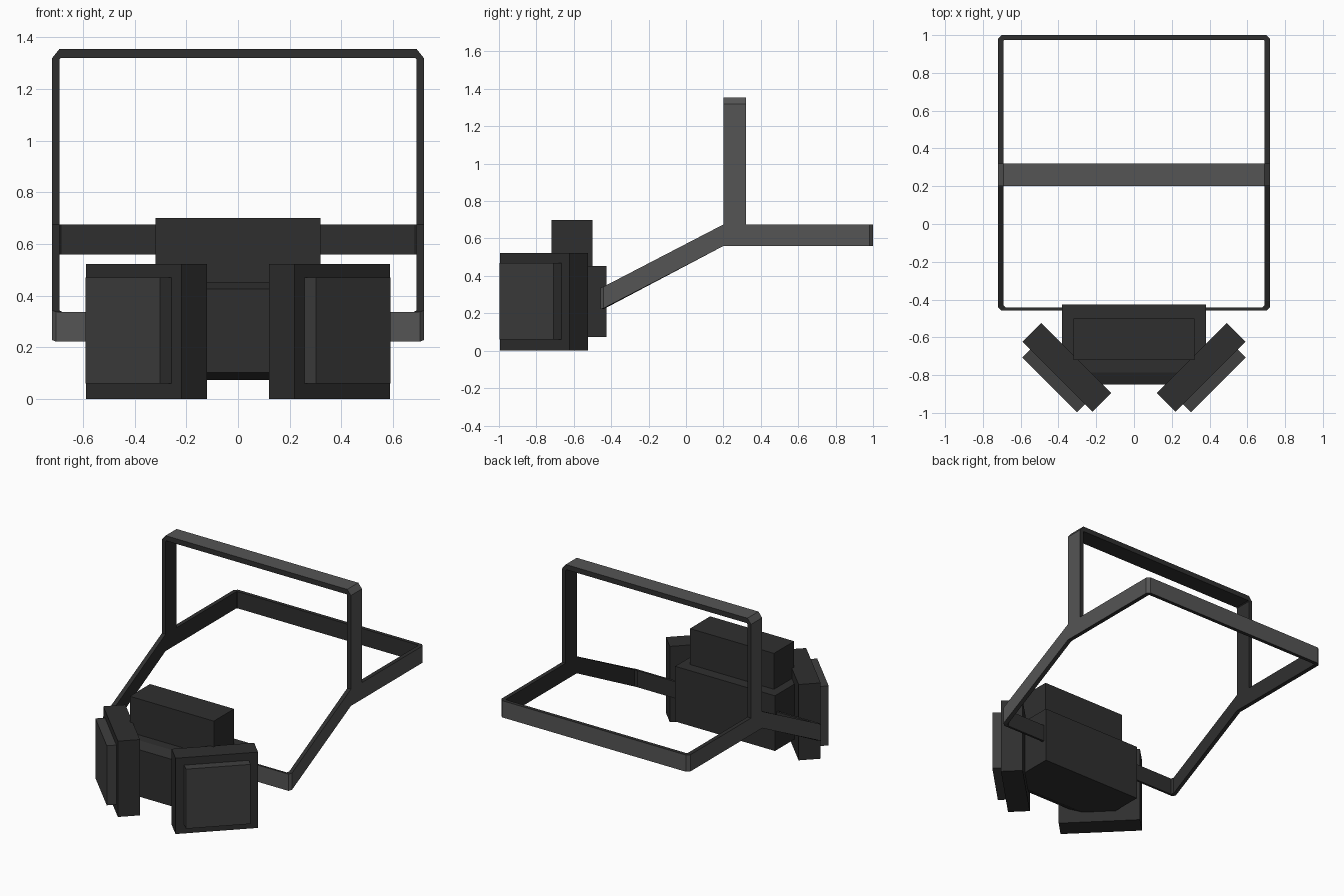
import bpy
import bmesh
from math import radians
from mathutils import Vector, Matrix

if "Cube" in bpy.data.objects:
    bpy.data.objects.remove(bpy.data.objects["Cube"])


def material(name, v):
    m = bpy.data.materials.new(name)
    m.diffuse_color = (v, v, v, 1)
    m.use_nodes = True
    m.node_tree.nodes["Principled BSDF"].inputs["Base Color"].default_value = m.diffuse_color
    return m


DARK = material("dark_plastic", 0.028)
PLATE = material("lens_grey", 0.05)
STRAP = material("strap_grey", 0.09)


def finish(name, bm, *mats):
    bmesh.ops.recalc_face_normals(bm, faces=bm.faces)
    me = bpy.data.meshes.new(name)
    bm.to_mesh(me)
    bm.free()
    for m in mats:
        me.materials.append(m)
    ob = bpy.data.objects.new(name, me)
    bpy.context.collection.objects.link(ob)
    return ob


def box(name, size, centre, mat, turn=0):
    bm = bmesh.new()
    bmesh.ops.create_cube(bm, size=1)
    bm.transform(Matrix.Translation(centre) @ Matrix.Rotation(radians(turn), 4, 'Z')
                 @ Matrix.Diagonal((*size, 1)))
    return finish(name, bm, mat)


def band(name, half, width, closed):
    """Flat strap through (outer, inner) point pairs, mirrored in x; outer face is lighter."""
    flip = lambda p: (-p[0], p[1], p[2])
    stations = half + [(flip(o), flip(i)) for o, i in reversed(half)]
    bm = bmesh.new()
    w = Vector(width)
    rings = [[bm.verts.new(p) for p in (Vector(o), Vector(o) + w, Vector(i) + w, Vector(i))]
             for o, i in stations]
    pairs = list(zip(rings, rings[1:]))
    if closed:
        pairs.append((rings[-1], rings[0]))
    else:
        bm.faces.new(rings[0])
        bm.faces.new(rings[-1])
    for a, b in pairs:
        for k in range(4):
            n = (k + 1) % 4
            f = bm.faces.new((a[k], a[n], b[n], b[k]))
            f.material_index = 1 if k == 0 else 0
    return finish(name, bm, DARK, STRAP)


# Strap running round the head, sloping down to the front
band("head_strap", [
    ((0.705, -0.457, 0.222), (0.68, -0.442, 0.222)),
    ((0.72, -0.44, 0.228), (0.692, -0.43, 0.228)),
    ((0.72, 0.2, 0.56), (0.692, 0.2, 0.56)),
    ((0.72, 0.98, 0.56), (0.692, 0.97, 0.56)),
    ((0.70, 1.0, 0.56), (0.685, 0.975, 0.56)),
], (0, 0, 0.115), True)

# Strap over the top of the head
band("top_strap", [
    ((0.72, 0.2, 0.675), (0.692, 0.2, 0.675)),
    ((0.72, 0.2, 1.32), (0.692, 0.2, 1.315)),
    ((0.692, 0.2, 1.355), (0.687, 0.2, 1.32)),
], (0, 0.12, 0), False)

# Central housing with a tapered front
bm = bmesh.new()
sections = [(-0.425, 0.38, 0.073, 0.453), (-0.785, 0.38, 0.073, 0.453),
            (-0.85, 0.35, 0.102, 0.425)]
rings = [[bm.verts.new(p) for p in ((-x, y, lo), (x, y, lo), (x, y, hi), (-x, y, hi))]
         for y, x, lo, hi in sections]
for a, b in zip(rings, rings[1:]):
    for k in range(4):
        n = (k + 1) % 4
        bm.faces.new((a[k], a[n], b[n], b[k]))
bm.faces.new(rings[0])
bm.faces.new(rings[-1])
finish("central_housing", bm, DARK)

# Box on top of the housing
box("upper_box", (0.64, 0.22, 0.26), (0, -0.61, 0.57), DARK)

# Angled side panels with raised face plates
for side, label in ((1, "right"), (-1, "left")):
    box(label + "_panel", (0.523, 0.14, 0.522), (side * 0.355, -0.759, 0.261), DARK, side * 45)
    box(label + "_plate", (0.41, 0.08, 0.41), (side * 0.418, -0.824, 0.265), PLATE, side * 45)
